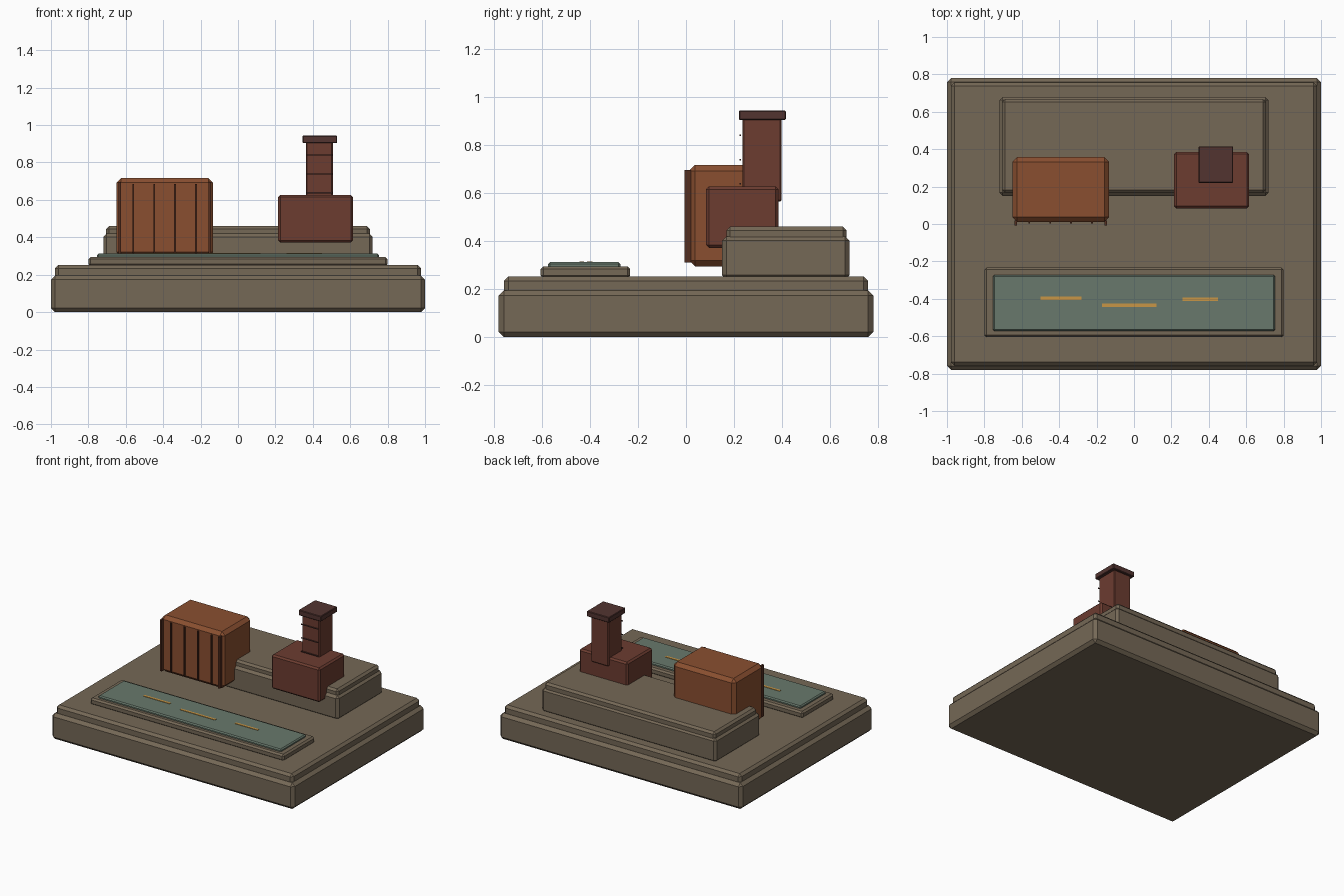
import bpy
import bmesh

if "Cube" in bpy.data.objects:
    bpy.data.objects.remove(bpy.data.objects["Cube"])


def material(name, r, g, b):
    """Flat material from display-space 0-255 values."""
    def lin(c):
        c /= 255
        return c / 12.92 if c <= 0.04045 else ((c + 0.055) / 1.055) ** 2.4
    m = bpy.data.materials.new(name)
    m.diffuse_color = (lin(r), lin(g), lin(b), 1)
    m.use_nodes = True
    m.node_tree.nodes["Principled BSDF"].inputs["Base Color"].default_value = m.diffuse_color
    return m


STONE = material("grey brown stone", 117, 104, 86)
RUST = material("rust orange", 138, 79, 48)
RIB = material("dark rust", 84, 46, 32)
BRICK = material("brick red", 108, 60, 48)
CAP = material("dark chimney", 82, 52, 48)
WATER = material("murky green", 104, 121, 108)
YELLOW = material("ochre yellow", 200, 150, 70)


def box(name, x, y, z, mat, chamfer=0.0):
    """Box from (min, max) pairs, with optionally chamfered edges."""
    bm = bmesh.new()
    bmesh.ops.create_cube(bm, size=1)
    for v in bm.verts:
        for i, (lo, hi) in enumerate((x, y, z)):
            v.co[i] = hi if v.co[i] > 0 else lo
    if chamfer:
        bmesh.ops.bevel(bm, geom=bm.edges[:], offset=chamfer, segments=1,
                        affect='EDGES', profile=0.5)
    bmesh.ops.recalc_face_normals(bm, faces=bm.faces[:])
    mesh = bpy.data.meshes.new(name)
    bm.to_mesh(mesh)
    bm.free()
    mesh.materials.append(mat)
    obj = bpy.data.objects.new(name, mesh)
    bpy.context.collection.objects.link(obj)
    return obj


# Stepped ground slab
box("ground_base", (-1, 1), (-0.78, 0.78), (0, 0.195), STONE, 0.022)
box("ground_top", (-0.978, 0.978), (-0.757, 0.757), (0.15, 0.252), STONE, 0.018)

# Raised terrace at the back
box("terrace_base", (-0.72, 0.72), (0.15, 0.68), (0.24, 0.42), STONE, 0.018)
box("terrace_top", (-0.705, 0.705), (0.168, 0.668), (0.39, 0.46), STONE, 0.015)

# Sunken-looking channel with a kerb
box("channel_kerb", (-0.80, 0.80), (-0.605, -0.232), (0.245, 0.295), STONE, 0.012)
box("channel_surface", (-0.755, 0.755), (-0.573, -0.272), (0.285, 0.312), WATER, 0.008)
for i, (x0, x1, y) in enumerate(((-0.50, -0.28, -0.397),
                                (-0.17, 0.12, -0.434),
                                (0.26, 0.45, -0.402))):
    box(f"channel_stripe_{i}", (x0, x1), (y - 0.009, y + 0.009),
        (0.308, 0.315), YELLOW)

# Large rusty block with front ribs and corner posts
box("large_block", (-0.65, -0.133), (0.012, 0.357), (0.295, 0.717), RUST, 0.025)
for i, x in enumerate((-0.56, -0.448, -0.336, -0.224)):
    box(f"block_rib_{i}", (x - 0.005, x + 0.005), (0.003, 0.02),
        (0.315, 0.685), RIB)
for i, x in enumerate((-0.632, -0.152)):
    box(f"corner_post_{i}", (x - 0.007, x + 0.007), (-0.007, 0.02),
        (0.31, 0.695), RIB)

# Small brick block with chimney
box("small_block", (0.215, 0.615), (0.083, 0.385), (0.372, 0.627), BRICK, 0.012)
box("chimney_shaft", (0.363, 0.507), (0.235, 0.398), (0.565, 0.91), BRICK, 0.006)
box("chimney_cap", (0.345, 0.53), (0.22, 0.415), (0.903, 0.943), CAP, 0.004)

# Thin rungs on the chimney front
for i, z in enumerate((0.638, 0.739, 0.84)):
    box(f"chimney_rung_{i}", (0.365, 0.505), (0.222, 0.228),
        (z - 0.003, z + 0.003), CAP)
